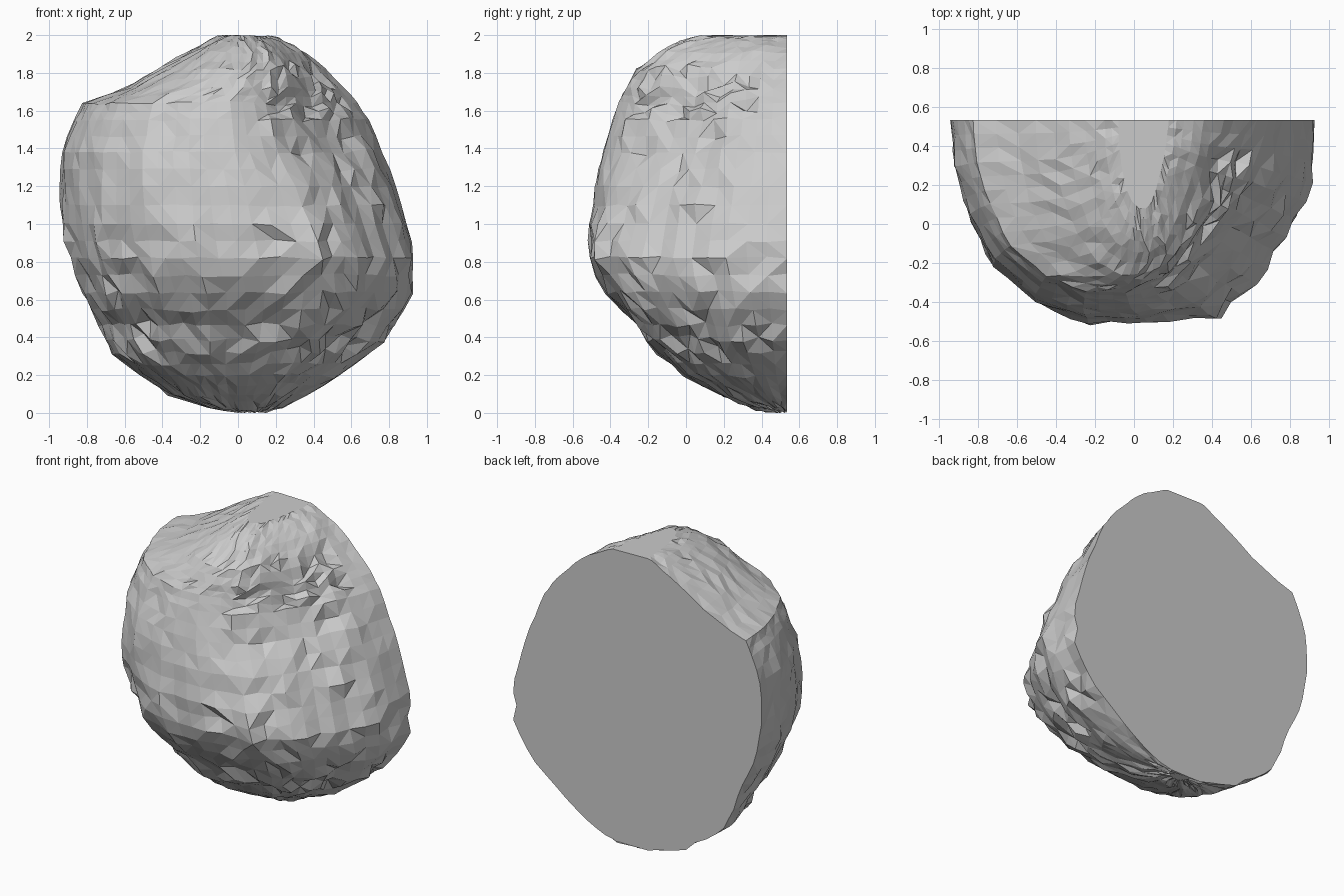
import bpy, bmesh, random
from mathutils import Vector, noise

if "Cube" in bpy.data.objects:
    bpy.data.objects.remove(bpy.data.objects["Cube"])

random.seed(4)
BACK = 0.535

# horizontal levels: height, left x, right x, front y
LEVELS = [
    (0.005, 0.0, 0.15, 0.48), (0.03, -0.17, 0.24, 0.37), (0.10, -0.37, 0.37, 0.18),
    (0.20, -0.53, 0.54, -0.01), (0.32, -0.66, 0.71, -0.14), (0.46, -0.74, 0.84, -0.26),
    (0.64, -0.82, 0.93, -0.41), (0.82, -0.90, 0.94, -0.51), (1.00, -0.94, 0.91, -0.51),
    (1.20, -0.95, 0.86, -0.48), (1.38, -0.94, 0.77, -0.43), (1.55, -0.88, 0.69, -0.37),
    (1.64, -0.83, 0.63, -0.34), (1.72, -0.60, 0.56, -0.31), (1.82, -0.41, 0.46, -0.26),
    (1.91, -0.25, 0.36, -0.15), (1.97, -0.15, 0.26, -0.03), (2.00, -0.08, 0.18, 0.08)]

# outline of a level: sideways (-1..1), depth from the cut back (0..1)
LOWER = [(-1, 0), (-.98, .22), (-.88, .52), (-.76, .71), (-.53, .9), (-.25, 1), (.1, .99),
         (.46, .96), (.66, .8), (.82, .57), (.98, .31), (.98, 0)]
UPPER = [(-1, 0), (-.97, .25), (-.89, .5), (-.73, .74), (-.48, .92), (-.2, 1), (.08, 1),
         (.34, .93), (.56, .72), (.75, .5), (.9, .26), (1, 0)]


def mix(a, b, t):
    return tuple(p + (q - p) * t for p, q in zip(a, b))


def refine(points, n):
    """Smoothly resample a chain of tuples with n steps per segment."""
    out = []
    for i in range(len(points) - 1):
        out += [mix(points[i], points[i + 1], k / n) for k in range(n)]
    return out + [points[-1]]


lower, upper = refine(LOWER, 3), refine(UPPER, 3)
levels = refine(LEVELS, 2)

# rough shell: stacked outlines with chipped, uneven stone surface
bm = bmesh.new()
rows = []
for r, (z, xl, xr, yf) in enumerate(levels):
    blend = min(max((z - 0.85) / 0.6, 0), 1)
    row = []
    for c, (a, b) in enumerate(zip(lower, upper)):
        u, d = mix(a, b, blend)
        x = (xl + xr) / 2 + u * (xr - xl) / 2
        y = BACK - d * (BACK - yf)
        p = Vector((x, y, z))
        out = Vector((x * 0.9, y - 0.5, (z - 1) * 0.9)).normalized()
        # the lower front and the right-hand ridge are more broken up
        rough = 0.022 if 0.3 < z < 1.0 else 0.008
        if x > 0.15 and 0.3 < z < 1.85 and d > 0.25:
            rough = 0.024
        shift = noise.noise(p * 4) * 0.02 + random.uniform(-rough, rough)
        if random.random() < 0.06 and rough > 0.02:
            shift -= 0.03
        p += out * shift
        if 0 < r < len(levels) - 1:
            p.z += random.uniform(-0.3, 0.3) * rough
        p.y = min(p.y, BACK)
        if c in (0, len(lower) - 1):
            p.y = BACK
        p.z = min(max(p.z, 0), 2)
        row.append(bm.verts.new(p))
    rows.append(row)

for lo, hi in zip(rows, rows[1:]):
    for i in range(len(lo) - 1):
        q = (lo[i], lo[i + 1], hi[i + 1], hi[i])
        if random.random() < 0.5:
            bm.faces.new((q[0], q[1], q[2]))
            bm.faces.new((q[0], q[2], q[3]))
        else:
            bm.faces.new((q[0], q[1], q[3]))
            bm.faces.new((q[1], q[2], q[3]))

# top, bottom and the flat cut back
bm.faces.new(rows[-1])
bm.faces.new(rows[0][::-1])
bm.faces.new([r[0] for r in rows] + [r[-1] for r in reversed(rows)])
bmesh.ops.recalc_face_normals(bm, faces=bm.faces)

mesh = bpy.data.meshes.new("half_boulder")
bm.to_mesh(mesh)
bm.free()
rock = bpy.data.objects.new("half_boulder", mesh)
bpy.context.collection.objects.link(rock)
